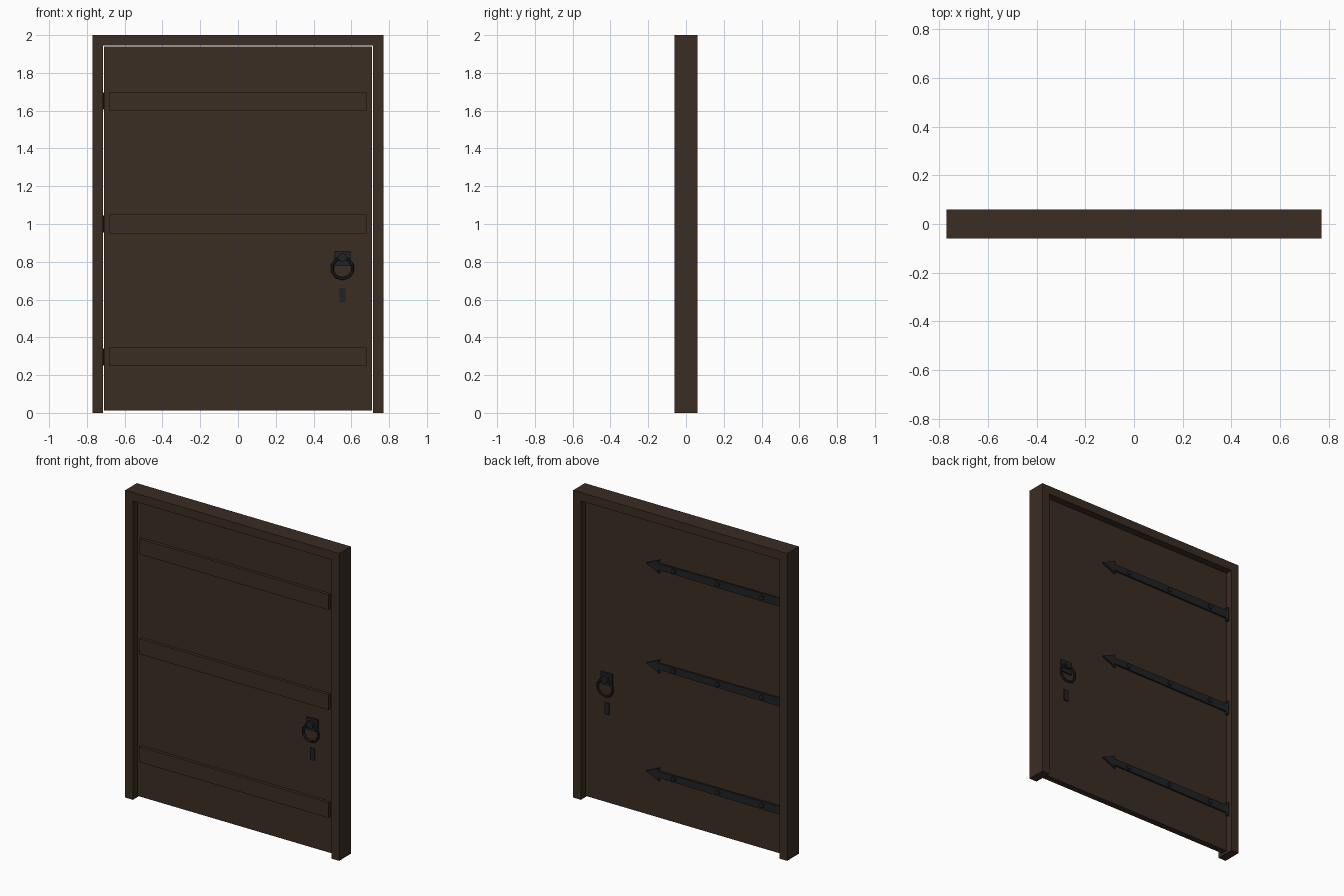
import bpy, bmesh, math
from mathutils import Matrix, Vector

if "Cube" in bpy.data.objects:
    bpy.data.objects.remove(bpy.data.objects["Cube"])


def material(name, rgb):
    m = bpy.data.materials.new(name)
    m.diffuse_color = (*rgb, 1)
    m.use_nodes = True
    m.node_tree.nodes["Principled BSDF"].inputs["Base Color"].default_value = m.diffuse_color
    return m


WOOD = material("dark_wood", (0.044, 0.026, 0.017))
IRON = material("black_iron", (0.015, 0.016, 0.018))


def finish(name, bm, mat):
    bmesh.ops.recalc_face_normals(bm, faces=bm.faces)
    me = bpy.data.meshes.new(name)
    bm.to_mesh(me)
    bm.free()
    me.materials.append(mat)
    ob = bpy.data.objects.new(name, me)
    bpy.context.collection.objects.link(ob)
    return ob


def prism(name, pts, y0, y1, mat):
    """Extrude an (x, z) outline from y0 to y1."""
    bm = bmesh.new()
    f = bm.faces.new([bm.verts.new((x, y0, z)) for x, z in pts])
    r = bmesh.ops.extrude_face_region(bm, geom=[f])
    vs = [v for v in r["geom"] if isinstance(v, bmesh.types.BMVert)]
    bmesh.ops.translate(bm, verts=vs, vec=(0, y1 - y0, 0))
    return finish(name, bm, mat)


def box(name, x0, x1, y0, y1, z0, z1, mat):
    return prism(name, [(x0, z0), (x1, z0), (x1, z1), (x0, z1)], y0, y1, mat)


def cylinder(name, centre, r, depth, sides, axis, mat):
    bm = bmesh.new()
    rot = Matrix.Rotation(math.pi / 2, 4, 'X') if axis == 'Y' else Matrix()
    bmesh.ops.create_cone(bm, cap_ends=True, segments=sides, radius1=r, radius2=r,
                          depth=depth, matrix=Matrix.Translation(centre) @ rot)
    return finish(name, bm, mat)


def ring(name, centre, R, r, major, minor, mat):
    """Torus standing in the xz plane."""
    bm = bmesh.new()
    rows = []
    for i in range(major):
        a = 2 * math.pi * (i + 0.5) / major
        row = []
        for j in range(minor):
            b = 2 * math.pi * j / minor
            d = R + r * math.cos(b)
            row.append(bm.verts.new(Vector(centre) + Vector(
                (d * math.cos(a), r * math.sin(b), d * math.sin(a)))))
        rows.append(row)
    for i in range(major):
        p, q = rows[i], rows[(i + 1) % major]
        for j in range(minor):
            k = (j + 1) % minor
            bm.faces.new((p[j], p[k], q[k], q[j]))
    return finish(name, bm, mat)


# Door frame: two jambs and a lintel in one outline
prism("door_frame", [(-0.77, 0), (-0.715, 0), (-0.715, 1.945), (0.715, 1.945),
                     (0.715, 0), (0.77, 0), (0.77, 2), (-0.77, 2)], -0.06, 0.06, WOOD)

# Door leaf
box("door_leaf", -0.71, 0.71, -0.02, 0.02, 0.012, 1.94, WOOD)

# Front braces, with strap hinges at the same heights on the back
for n, z in enumerate((1.65, 1.0, 0.297), 1):
    box(f"brace_{n}", -0.68, 0.68, -0.04, -0.02, z - 0.05, z + 0.05, WOOD)
    prism(f"hinge_strap_{n}", [(-0.71, z - 0.027), (0.18, z - 0.021), (0.17, z - 0.044),
                               (0.268, z), (0.17, z + 0.044), (0.18, z + 0.021),
                               (-0.71, z + 0.027)], 0.02, 0.032, IRON)
    cylinder(f"hinge_knuckle_{n}", (-0.712, 0.026, z), 0.012, 0.09, 8, 'Z', IRON)
    for k, x in enumerate((0.067, -0.252, -0.57), 1):
        cylinder(f"hinge_rivet_{n}_{k}", (x, 0.034, z), 0.016, 0.012, 8, 'Y', IRON)

# Ring handle and keyhole plate on both sides
HX = 0.553
for side, s in (("front", -1), ("back", 1)):
    box(f"handle_plate_{side}", HX - 0.042, HX + 0.042, s * 0.02, s * 0.03, 0.777, 0.857, IRON)
    cylinder(f"handle_boss_{side}", (HX, s * 0.039, 0.822), 0.024, 0.026, 8, 'Y', IRON)
    ring(f"handle_ring_{side}", (HX, s * 0.042, 0.766), 0.056, 0.008, 10, 6, IRON)
    box(f"keyhole_plate_{side}", HX - 0.016, HX + 0.016, s * 0.02, s * 0.027, 0.585, 0.66, IRON)
